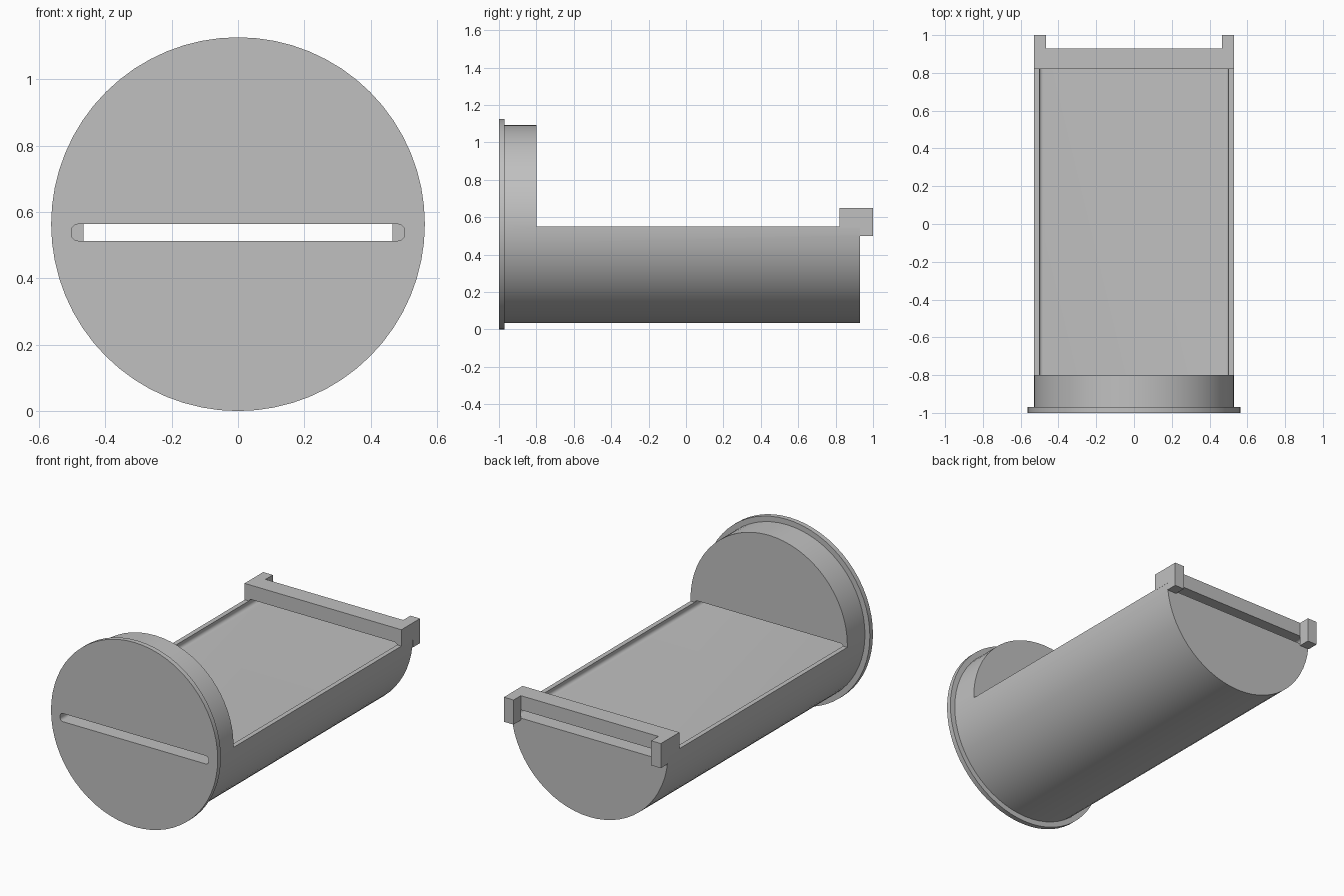
import bpy
import bmesh
import math
from mathutils import Matrix

cube = bpy.data.objects.get("Cube")
if cube:
    bpy.data.objects.remove(cube, do_unlink=True)

AXIS_Z = 0.563

grey = bpy.data.materials.new("plain_grey")
grey.use_nodes = True
COLOUR = (0.53, 0.53, 0.53, 1)
grey.diffuse_color = COLOUR
grey.node_tree.nodes["Principled BSDF"].inputs["Base Color"].default_value = COLOUR


def make_object(name, bm):
    bmesh.ops.recalc_face_normals(bm, faces=bm.faces)
    mesh = bpy.data.meshes.new(name)
    bm.to_mesh(mesh)
    bm.free()
    mesh.materials.append(grey)
    obj = bpy.data.objects.new(name, mesh)
    bpy.context.collection.objects.link(obj)
    return obj


def disc(name, radius, y0, y1):
    """Cylinder lying along y."""
    bm = bmesh.new()
    place = Matrix.Translation((0, (y0 + y1) / 2, AXIS_Z)) @ Matrix.Rotation(math.pi / 2, 4, 'X')
    bmesh.ops.create_cone(bm, cap_ends=True, segments=64, radius1=radius,
                          radius2=radius, depth=y1 - y0, matrix=place)
    return make_object(name, bm)


def box(name, low, high, rounding=0):
    """Box between two corners; rounding softens the edges that run along y."""
    bm = bmesh.new()
    middle = [(a + b) / 2 for a, b in zip(low, high)]
    size = [b - a for a, b in zip(low, high)]
    bmesh.ops.create_cube(bm, size=1, matrix=Matrix.LocRotScale(middle, None, size))
    if rounding:
        along = [e for e in bm.edges
                 if abs(e.verts[0].co.y - e.verts[1].co.y) > 0.01]
        bmesh.ops.bevel(bm, geom=along, offset=rounding, segments=5,
                        profile=0.5, affect='EDGES')
    return make_object(name, bm)


def combine(target, tool, operation):
    mod = target.modifiers.new(operation.lower(), 'BOOLEAN')
    mod.operation = operation
    mod.solver = 'EXACT'
    mod.object = tool
    bpy.ops.object.select_all(action='DESELECT')
    bpy.context.view_layer.objects.active = target
    target.select_set(True)
    bpy.ops.object.modifier_apply(modifier=mod.name)
    bpy.data.objects.remove(tool, do_unlink=True)


# Round barrel, cut down to a half-round trough behind the head
holder = disc("slotted_holder", 0.53, -0.99, 0.93)
combine(holder, box("upper_cut", (-1, -0.8, 0.55), (1, 1.2, 1.5)), 'DIFFERENCE')

# Front flange and rear crossbar
combine(holder, disc("front_flange", AXIS_Z, -1, -0.97), 'UNION')
combine(holder, box("rear_bar", (-0.53, 0.82, 0.545), (0.53, 0.93, 0.65)), 'UNION')

# Long slot through head, tray and crossbar
combine(holder, box("slot_cut", (-0.502, -1.2, 0.513), (0.502, 0.93, 0.563), 0.02), 'DIFFERENCE')

# Tabs that close the slot's rear corners
for name, x0, x1 in (("right_tab", -0.53, -0.465), ("left_tab", 0.465, 0.53)):
    combine(holder, box(name, (x0, 0.93, 0.5), (x1, 1, 0.65)), 'UNION')

bpy.ops.object.shade_smooth_by_angle(angle=math.radians(30))
